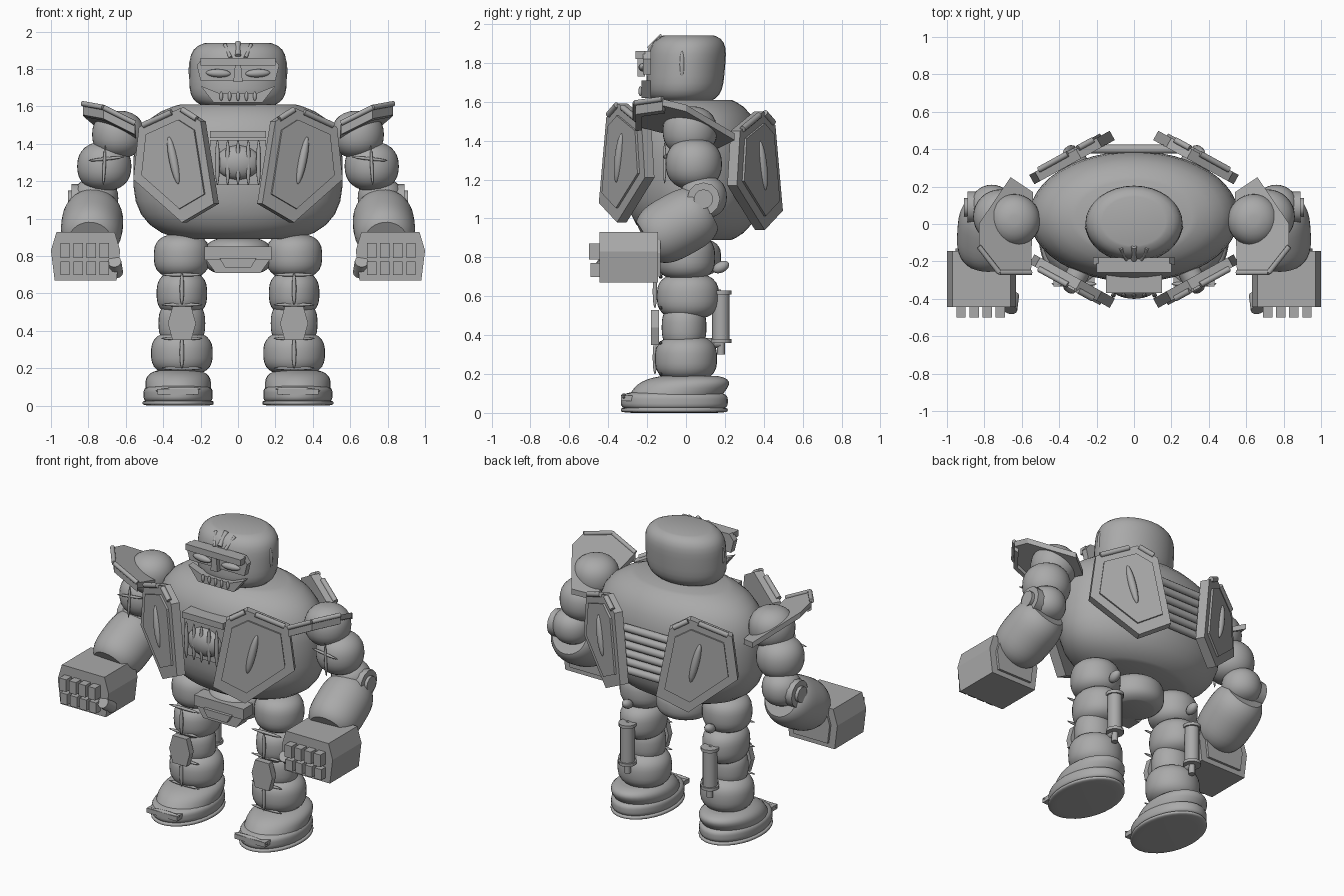
import bpy, bmesh
from math import cos, sin, pi, radians
from mathutils import Vector

default_cube = bpy.data.objects.get("Cube")
if default_cube:
    bpy.data.objects.remove(default_cube, do_unlink=True)

grey = bpy.data.materials.new("plain_grey")
grey.use_nodes = True
grey.diffuse_color = (0.4, 0.4, 0.4, 1)
grey.node_tree.nodes["Principled BSDF"].inputs["Base Color"].default_value = grey.diffuse_color


def skin(name, rings, side, sharp):
    """Join equal-length rings into a closed mesh; side -1 mirrors it in x."""
    bm = bmesh.new()
    loops = [[bm.verts.new((p[0] * side, p[1], p[2])) for p in ring] for ring in rings]
    count = len(loops[0])
    for lower, upper in zip(loops, loops[1:]):
        for i in range(count):
            j = (i + 1) % count
            bm.faces.new((lower[i], lower[j], upper[j], upper[i]))
    bm.faces.new(loops[0])
    bm.faces.new(loops[-1])
    bmesh.ops.recalc_face_normals(bm, faces=bm.faces)
    mesh = bpy.data.meshes.new(name)
    bm.to_mesh(mesh)
    bm.free()
    mesh.shade_smooth()
    mesh.set_sharp_from_angle(angle=radians(sharp))
    mesh.materials.append(grey)
    bpy.context.scene.collection.objects.link(bpy.data.objects.new(name, mesh))


def pod(name, start, end, width, depth, side=1, plump=2, cut=0.99, lean=0, steps=14, segments=32):
    """Rounded barrel between two points; cut trims the ends flat, lean shifts layers in y."""
    start, end = Vector(start), Vector(end)
    turn = Vector((0, 0, 1)).rotation_difference(end - start)
    rings = []
    for k in range(steps + 1):
        t = sin(pi * (k / steps - 0.5))
        swell = (1 - abs(cut * t) ** plump) ** (1 / plump)
        centre = start.lerp(end, (t + 1) / 2) + Vector((0, lean * t, 0))
        rings.append([centre + turn @ Vector((width * swell * cos(a), depth * swell * sin(a), 0))
                      for a in (2 * pi * i / segments for i in range(segments))])
    skin(name, rings, side, 40)


def joint(name, x, y, z, width, depth, height, side=1, **shape):
    """Upright barrel given by its centre and half sizes."""
    pod(name, (x, y, z - height), (x, y, z + height), width, depth, side, **shape)


def rod(name, start, end, radius, side=1):
    pod(name, start, end, radius, radius, side, cut=0, steps=1, segments=12)


def blade(name, start, end, radius, side=1):
    pod(name, start, end, radius, radius, side, steps=8, segments=10)


def slab(name, outline, depth, side=1):
    """Flat plate: an outline pushed along a vector."""
    skin(name, [outline, [p + depth for p in outline]], side, 20)


def shield(name, half, y, depth, x=0, side=1):
    """Plate facing front whose outline is half listed, half reflected about x."""
    outline = [Vector((x + w, y, z)) for w, z in half]
    outline += [Vector((x - w, y, z)) for w, z in reversed(half)]
    slab(name, outline, Vector((0, depth, 0)), side)


def middle(points):
    return sum(points, Vector()) / len(points)


def inset(points, factor):
    centre = middle(points)
    return [centre.lerp(p, factor) for p in points]


# Torso and pelvis
joint("torso", 0, 0.04, 1.25, 0.56, 0.35, 0.36, plump=3, cut=0.94, segments=48)
joint("pelvis", 0, 0, 0.8, 0.18, 0.18, 0.09, plump=3, cut=0.9)
shield("pelvis_slab", [(0.18, 0.85), (0.18, 0.78)], -0.2, 0.1)
shield("pelvis_plate", [(0.17, 0.78), (0.12, 0.71)], -0.19, 0.1)
shield("pelvis_buckle", [(0.1, 0.79), (0.07, 0.74)], -0.22, 0.03)

# Chest core with its grille, and vents on the back
shield("chest_panel", [(0.15, 1.42), (0.15, 1.18)], -0.34, 0.1)
shield("chest_top_bar", [(0.15, 1.47), (0.15, 1.43)], -0.37, 0.1)
joint("chest_core", 0, -0.34, 1.3, 0.12, 0.06, 0.09)
for i in range(-2, 3):
    x = i * 0.055
    blade("chest_grille_bar", (x, -0.38, 1.18), (x, -0.38, 1.42), 0.013)
for i in range(6):
    z = 1.1 + i * 0.055
    rod("back_vent_bar", (-0.26, 0.4, z), (0.26, 0.4, z), 0.024)

# Head with visor and toothed jaw
joint("head", 0, 0, 1.77, 0.26, 0.2, 0.17, plump=4, cut=0.95, lean=0.015)
shield("visor", [(0.19, 1.86), (0.22, 1.82), (0.2, 1.74)], -0.22, 0.04)
shield("brow", [(0.2, 1.86), (0.2, 1.82)], -0.26, 0.05)
shield("nose_bridge", [(0.015, 1.83), (0.025, 1.73)], -0.25, 0.04)
shield("jaw_plate", [(0.1, 1.67), (0.2, 1.71), (0.13, 1.62)], -0.23, 0.05)
for i in range(-2, 3):
    x = i * 0.045
    blade("tooth", (x, -0.235, 1.68), (x, -0.235, 1.63), 0.01)
rod("crest", (0, -0.19, 1.87), (0, -0.12, 1.94), 0.015)

PLATE = [(0.53, 1.49), (0.31, 1.59), (0.2, 1.52), (0.13, 1.08), (0.3, 0.98), (0.56, 1.21)]
PAD = [(0.66, 0.25), (0.83, 0), (0.83, -0.12), (0.72, -0.26), (0.55, -0.26), (0.54, 0.17)]
ARM = [("shoulder", 0.64, 0.02, 1.45, 0.14), ("upper_arm", 0.715, 0.04, 1.28, 0.145),
       ("elbow", 0.76, 0.09, 1.11, 0.12)]
LEG = [("hip", 0, 0.8, 0.15, 0.15), ("thigh", 0.01, 0.6, 0.135, 0.16),
       ("knee", -0.01, 0.44, 0.125, 0.115), ("shin", 0, 0.28, 0.165, 0.16)]


def armour_plate(label, facing, reach, drop, side):
    """Slanted six-sided plate with raised face, blade, edge pins and a mount."""
    outline = [Vector((x, facing * (reach - 0.55 * x), z - drop)) for x, z in PLATE]
    out = Vector((0.5, facing * 0.9, 0))
    slab(label, outline, out * -0.055, side)
    raised = [p + out * 0.012 for p in inset(outline, 0.78)]
    slab(label + "_face", raised, out * -0.03, side)
    centre = middle(raised)
    slant = Vector((0.025, facing * -0.014, 0.125))
    blade(label + "_blade", centre - slant, centre + slant, 0.024, side)
    for a, b in zip(outline[:2], outline[1:3]):
        rod(label + "_pin", a.lerp(b, 0.1), a.lerp(b, 0.8), 0.016, side)
    rod(label + "_mount", centre - out * 0.02, centre - out * 0.16, 0.06, side)


def shoulder_pad(label, side):
    """Sloping pad with a lip and rods along its front edges."""
    outline = [Vector((x, y, 1.17 + x / 2 - y / 4)) for x, y in PAD]
    slab(label, outline, Vector((0, 0, -0.035)), side)
    edge = outline[2:5]
    slab(label + "_lip", edge + inset(outline, 0.85)[4:1:-1], Vector((0, 0, -0.06)), side)
    for a, b in zip(edge, edge[1:]):
        rod(label + "_rod", a, b, 0.014, side)


def arm(label, side):
    for part, x, y, z, radius in ARM:
        joint(label + part, x, y, z, radius, radius, radius * 0.9, side, plump=2.3)
    rod(label + "elbow_disc", (0.82, 0.09, 1.1), (0.89, 0.09, 1.1), 0.085, side)
    rod(label + "elbow_hub", (0.82, 0.09, 1.1), (0.91, 0.09, 1.1), 0.05, side)
    pod(label + "forearm", (0.77, 0.11, 1.05), (0.79, -0.2, 0.88), 0.165, 0.165, side,
        plump=3, cut=0.87)
    blade(label + "arm_trim", (0.61, -0.1, 1.33), (0.8, -0.11, 1.31), 0.009, side)
    blade(label + "arm_seam", (0.72, -0.11, 1.18), (0.71, -0.11, 1.39), 0.009, side)


def fist(label, side):
    outline = [(0.155, 0.93), (0.185, 0.83), (0.165, 0.67)]
    shield(label + "hand", outline, -0.445, 0.3, 0.815, side)
    shield(label + "wrist_plate", [(w * 0.75, 0.2 + z * 0.75) for w, z in outline],
           -0.2, 0.07, 0.815, side)
    for i in range(4):
        x = 0.715 + i * 0.07
        shield(label + "finger", [(0.025, 0.87), (0.025, 0.79)], -0.5, 0.1, x, side)
        shield(label + "knuckle", [(0.025, 0.77), (0.025, 0.7)], -0.49, 0.1, x, side)
    rod(label + "thumb", (0.65, -0.38, 0.71), (0.66, -0.46, 0.77), 0.036, side)


def leg(label, side):
    x = 0.3
    for part, y, z, width, depth in LEG:
        joint(label + part, x, y, z, width, depth, 0.115, side, plump=2.8, cut=0.97)
    blade(label + "hip_fin", (x, 0.14, 0.73), (x, 0.22, 0.77), 0.03, side)
    shield(label + "knee_plate", [(0.05, 0.53), (0.075, 0.44), (0.05, 0.35)], -0.18, 0.04, x, side)
    for z in (0.2, 0.54):
        blade(label + "leg_seam", (x, -0.16, z), (x, -0.16, z + 0.17), 0.012, side)
        for trim in (z, z + 0.16):
            blade(label + "leg_trim", (x - 0.11, -0.13, trim), (x + 0.11, -0.13, trim), 0.01, side)

    # Calf piston with collars and brackets
    rod(label + "piston_pin", (x, 0.18, 0.3), (x, 0.18, 0.4), 0.02, side)
    rod(label + "piston", (x, 0.18, 0.36), (x, 0.18, 0.63), 0.045, side)
    for z in (0.36, 0.61):
        rod(label + "piston_collar", (x, 0.18, z), (x, 0.18, z + 0.02), 0.055, side)
        rod(label + "piston_bracket", (x, 0.08, z), (x, 0.18, z), 0.025, side)


def foot(label, side):
    x = 0.32
    joint(label + "sole", x, -0.06, 0.015, 0.19, 0.275, 0.015, side, plump=4, cut=0.9)
    joint(label + "foot", x, -0.06, 0.06, 0.185, 0.275, 0.05, side, plump=4, cut=0.95)
    joint(label + "instep", x, -0.04, 0.11, 0.175, 0.24, 0.08, side, plump=3, cut=0.93, lean=0.06)
    shield(label + "toe_plate", [(0.11, 0.09), (0.11, 0.06)], -0.335, 0.06, x, side)
    blade(label + "toe_blade", (x - 0.12, -0.32, 0.09), (x + 0.12, -0.32, 0.08), 0.015, side)


# Mirrored parts
for side, label in ((1, "left_"), (-1, "right_")):
    blade(label + "eye", (0.04, -0.225, 1.775), (0.17, -0.22, 1.78), 0.022, side)
    rod(label + "crest_fin", (0.04, -0.19, 1.86), (0.07, -0.13, 1.93), 0.01, side)
    blade(label + "ear", (0.25, -0.02, 1.72), (0.25, -0.02, 1.86), 0.014, side)
    armour_plate(label + "chest_plate", -1, 0.52, 0, side)
    armour_plate(label + "back_plate", 1, 0.57, 0.04, side)
    shoulder_pad(label + "shoulder_pad", side)
    arm(label, side)
    fist(label, side)
    leg(label, side)
    foot(label, side)
